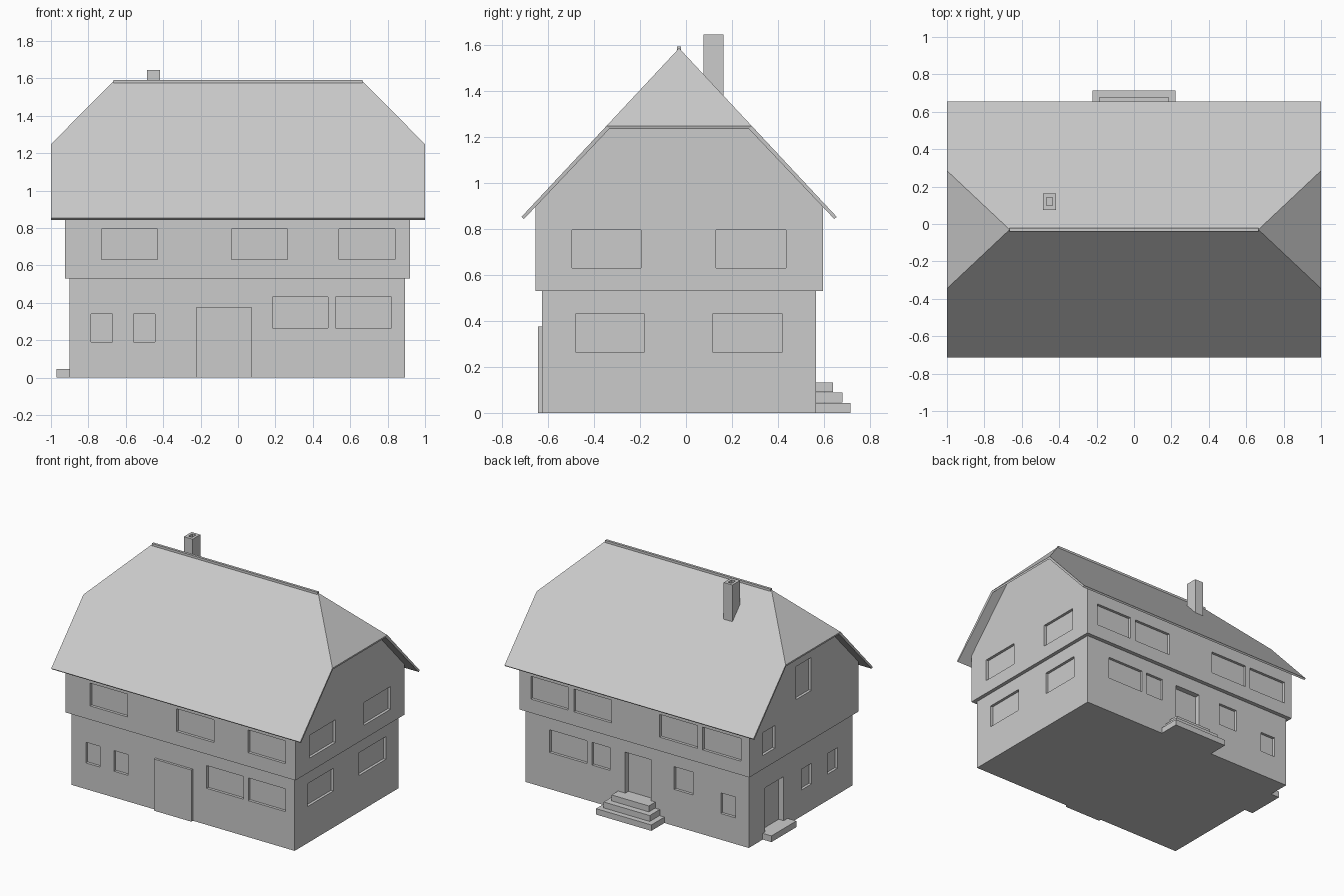
import bpy, bmesh

if "Cube" in bpy.data.objects:
    bpy.data.objects.remove(bpy.data.objects["Cube"])

RY, RZ, SL = -0.03, 1.585, 1.07      # ridge y, ridge z, roof slope


def finish(bm, name):
    bmesh.ops.recalc_face_normals(bm, faces=bm.faces)
    me = bpy.data.meshes.new(name)
    bm.to_mesh(me)
    bm.free()
    ob = bpy.data.objects.new(name, me)
    bpy.context.collection.objects.link(ob)
    return ob


def add_box(bm, x0, x1, y0, y1, z0, z1):
    vs = bmesh.ops.create_cube(bm, size=1)["verts"]
    for v in vs:
        v.co = ((x0 + x1) / 2 + v.co.x * (x1 - x0),
                (y0 + y1) / 2 + v.co.y * (y1 - y0),
                (z0 + z1) / 2 + v.co.z * (z1 - z0))


def boxes(name, *dims):
    bm = bmesh.new()
    for d in dims:
        add_box(bm, *d)
    return finish(bm, name)


def cut(ob, cutter):
    cutter.hide_render = True
    cutter.hide_set(True)
    m = ob.modifiers.new("openings", "BOOLEAN")
    m.operation = "DIFFERENCE"
    m.solver = "EXACT"
    m.object = cutter


# Opening boxes on each wall: a..b along the wall, z0..z1 up, d deep
def openings(name, bounds, items):
    x0, x1, y0, y1 = bounds
    o = 0.05
    dims = []
    for side, a, b, z0, z1, d in items:
        dims.append({"front": (a, b, y0 - o, y0 + d, z0, z1),
                     "back": (a, b, y1 - d, y1 + o, z0, z1),
                     "left": (x0 - o, x0 + d, a, b, z0, z1),
                     "right": (x1 - d, x1 + o, a, b, z0, z1)}[side])
    return boxes(name, *dims)


D, DD = 0.02, 0.04                   # window and door recess depth

# Ground floor
LB = (-0.9, 0.893, -0.625, 0.565)
lower = boxes("ground_floor", (*LB, 0, 0.53))
low, high = (0.19, 0.34, D), (0.265, 0.43, D)
cut(lower, openings("ground_floor_openings", LB, [
    ("front", -0.785, -0.67, *low), ("front", -0.56, -0.445, *low),
    ("front", 0.185, 0.48, *high), ("front", 0.52, 0.82, *high),
    ("right", -0.48, -0.18, *high), ("right", 0.115, 0.42, *high),
    ("back", 0.40, 0.70, *high), ("back", 0.215, 0.36, *high),
    ("back", -0.115, 0.095, 0.13, 0.43, DD),
    ("back", -0.45, -0.30, *high), ("back", -0.795, -0.675, *low),
    ("left", 0.165, 0.38, 0.045, 0.365, DD),
    ("left", -0.155, -0.04, *low), ("left", -0.45, -0.34, *low)]))

# Upper floor with half-hipped gables, fitted just under the roof
UB = (-0.925, 0.92, -0.655, 0.595)
top = RZ - 0.021
bm = bmesh.new()
for x in UB[:2]:
    for y in UB[2:]:
        bm.verts.new((x, y, 0.53))
        bm.verts.new((x, y, top - SL * abs(y - RY)))
    hz = 1.229 + 1 - abs(x)
    for s in (-1, 1):
        bm.verts.new((x, RY + s * (top - hz) / SL, hz))
    bm.verts.new((0.665 if x > 0 else -0.665, RY, top))
bmesh.ops.convex_hull(bm, input=bm.verts)
bmesh.ops.dissolve_limit(bm, angle_limit=0.01, verts=bm.verts, edges=bm.edges)
upper = finish(bm, "upper_floor")
wz = (0.63, 0.795, D)
cut(upper, openings("upper_floor_openings", UB, [
    ("front", -0.73, -0.43, *wz), ("front", -0.035, 0.265, *wz),
    ("front", 0.54, 0.84, *wz),
    ("right", -0.495, -0.195, *wz), ("right", 0.13, 0.435, *wz),
    ("back", 0.53, 0.83, *wz), ("back", 0.18, 0.485, *wz),
    ("back", -0.51, -0.205, *wz), ("back", -0.86, -0.55, *wz),
    ("left", 0.30, 0.445, *wz), ("left", -0.115, 0.057, 0.89, 1.13, D)]))

# Half-hipped roof shell
bm = bmesh.new()
P = {}
for s in (-1, 1):
    P[s, "r"] = bm.verts.new((s * 0.665, RY, RZ))
    for t in (-1, 1):
        P[s, t, "h"] = bm.verts.new((s, RY + t * 0.315, RZ - SL * 0.315))
        P[s, t, "e"] = bm.verts.new((s, RY + t * 0.685, RZ - SL * 0.685))
for t in (-1, 1):
    bm.faces.new([P[-1, t, "e"], P[1, t, "e"], P[1, t, "h"],
                  P[1, "r"], P[-1, "r"], P[-1, t, "h"]])
    bm.faces.new([P[t, -1, "h"], P[t, 1, "h"], P[t, "r"]])
bmesh.ops.recalc_face_normals(bm, faces=bm.faces)
if next(iter(bm.faces)).normal.z < 0:
    bmesh.ops.reverse_faces(bm, faces=bm.faces)
me = bpy.data.meshes.new("roof")
bm.to_mesh(me)
bm.free()
roof = bpy.data.objects.new("roof", me)
bpy.context.collection.objects.link(roof)
m = roof.modifiers.new("thickness", "SOLIDIFY")
m.thickness = 0.014
m.offset = -1
m.use_even_offset = True
boxes("ridge_cap", (-0.665, 0.665, RY - 0.009, RY + 0.009, 1.565, 1.592))

# Chimney with flue
chimney = boxes("chimney", (-0.487, -0.417, 0.075, 0.163, 1.3, 1.645))
cut(chimney, boxes("flue_cutter", (-0.467, -0.437, 0.098, 0.143, 1.5, 1.7)))

# Front door, back steps and side step
boxes("front_door", (-0.225, 0.075, -0.643, -0.62, 0, 0.375))
for i, (hx, y, z) in enumerate([(0.222, 0.715, 0), (0.185, 0.68, 0.045), (0.15, 0.64, 0.09)]):
    boxes(f"back_step_{i + 1}", (-hx, hx, 0.56, y, z, z + 0.043))
boxes("side_step", (-0.97, -0.89, 0.12, 0.405, 0, 0.045))
